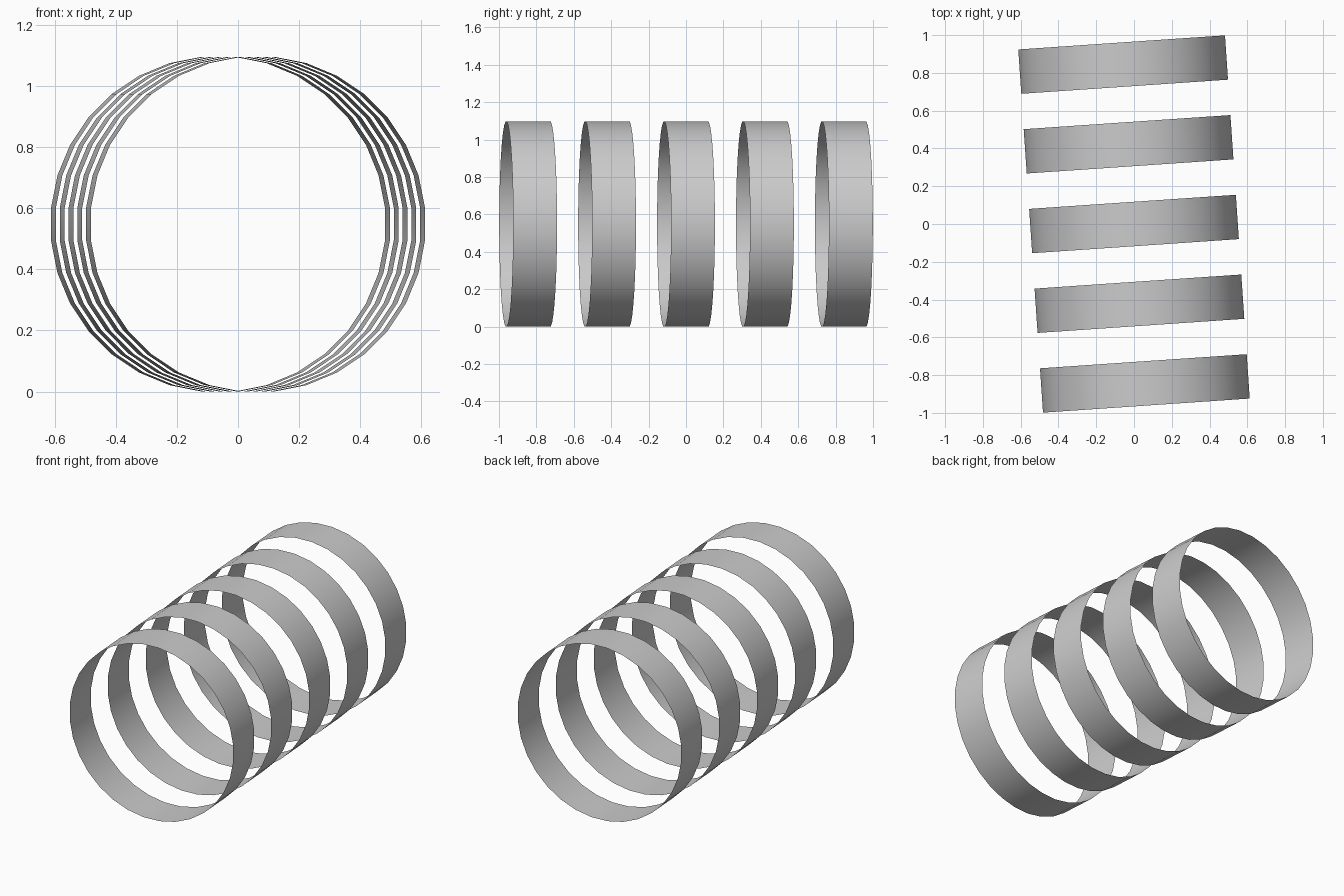
import bpy, bmesh, math
from mathutils import Matrix

if "Cube" in bpy.data.objects:
    bpy.data.objects.remove(bpy.data.objects["Cube"])

SIDES = 32
APOTHEM = 0.5485           # half the ring height, measured to the flat facets
RADIUS = APOTHEM / math.cos(math.pi / SIDES)
WIDTH = 0.235
SPACING = 0.423
YAW = math.radians(3.9)    # the shared axis is turned slightly about z

grey = bpy.data.materials.new("light grey")
grey.diffuse_color = (0.6, 0.6, 0.6, 1)
grey.use_nodes = True
grey.node_tree.nodes["Principled BSDF"].inputs["Base Color"].default_value = grey.diffuse_color


def ring_band(name, offset):
    """Open, single-walled band around the shared axis."""
    bm = bmesh.new()
    rims = []
    for y in (offset - WIDTH / 2, offset + WIDTH / 2):
        rim = []
        for i in range(SIDES):
            a = (i + 0.5) * math.tau / SIDES
            rim.append(bm.verts.new((RADIUS * math.cos(a), y, RADIUS * math.sin(a))))
        rims.append(rim)
    front, back = rims
    for i in range(SIDES):
        j = (i + 1) % SIDES
        face = bm.faces.new((front[i], back[i], back[j], front[j]))
        face.smooth = True
    bm.normal_update()
    # Make the walls face outwards
    for f in bm.faces:
        c = f.calc_center_median()
        if f.normal.x * c.x + f.normal.z * c.z < 0:
            f.normal_flip()
    bm.transform(Matrix.Translation((0, 0, APOTHEM)) @ Matrix.Rotation(YAW, 4, 'Z'))
    mesh = bpy.data.meshes.new(name)
    bm.to_mesh(mesh)
    bm.free()
    mesh.materials.append(grey)
    obj = bpy.data.objects.new(name, mesh)
    bpy.context.collection.objects.link(obj)


# Five evenly spaced coaxial bands
for k in range(5):
    ring_band(f"ring_band_{k + 1}", (k - 2) * SPACING)
